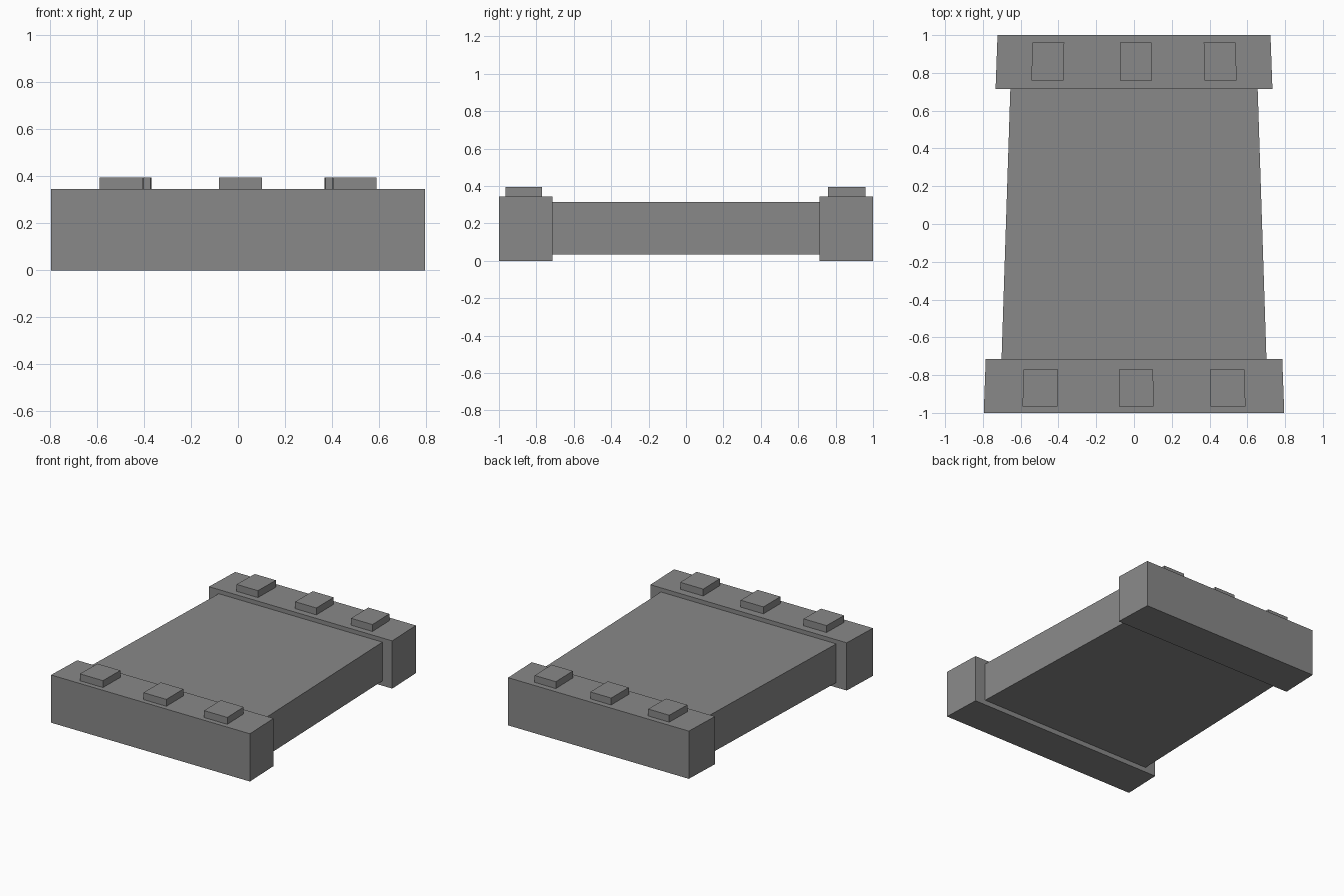
import bpy

cube = bpy.data.objects.get("Cube")
if cube:
    bpy.data.objects.remove(cube, do_unlink=True)

# Single plain grey
grey = bpy.data.materials.new("mid_grey")
grey.use_nodes = True
colour = (0.25, 0.25, 0.25, 1)
grey.diffuse_color = colour
grey.node_tree.nodes["Principled BSDF"].inputs["Base Color"].default_value = colour


def taper(y):
    """Width factor: the whole slab narrows towards the back."""
    return 1 - 0.048 * y


def tapered_block(name, x0, x1, y0, y1, z0, z1):
    verts = [(x * taper(y), y, z) for z in (z0, z1)
             for x, y in ((x0, y0), (x1, y0), (x1, y1), (x0, y1))]
    sides = [(i, (i + 1) % 4, (i + 1) % 4 + 4, i + 4) for i in range(4)]
    mesh = bpy.data.meshes.new(name)
    mesh.from_pydata(verts, [], [(3, 2, 1, 0), (4, 5, 6, 7)] + sides)
    mesh.materials.append(grey)
    obj = bpy.data.objects.new(name, mesh)
    bpy.context.collection.objects.link(obj)
    return obj


# Central slab between the end beams
tapered_block("slab", -0.678, 0.678, -0.715, 0.715, 0.035, 0.315)

# End beams, each with three raised blocks on top
studs = {"right": (-0.564, -0.387), "middle": (-0.077, 0.098), "left": (0.387, 0.564)}
for end, beam_y, stud_y in (("front", (-1, -0.715), (-0.965, -0.77)),
                            ("back", (0.715, 1), (0.76, 0.96))):
    tapered_block(end + "_beam", -0.759, 0.759, *beam_y, 0, 0.345)
    for side, stud_x in studs.items():
        tapered_block(f"{end}_{side}_block", *stud_x, *stud_y, 0.345, 0.395)
